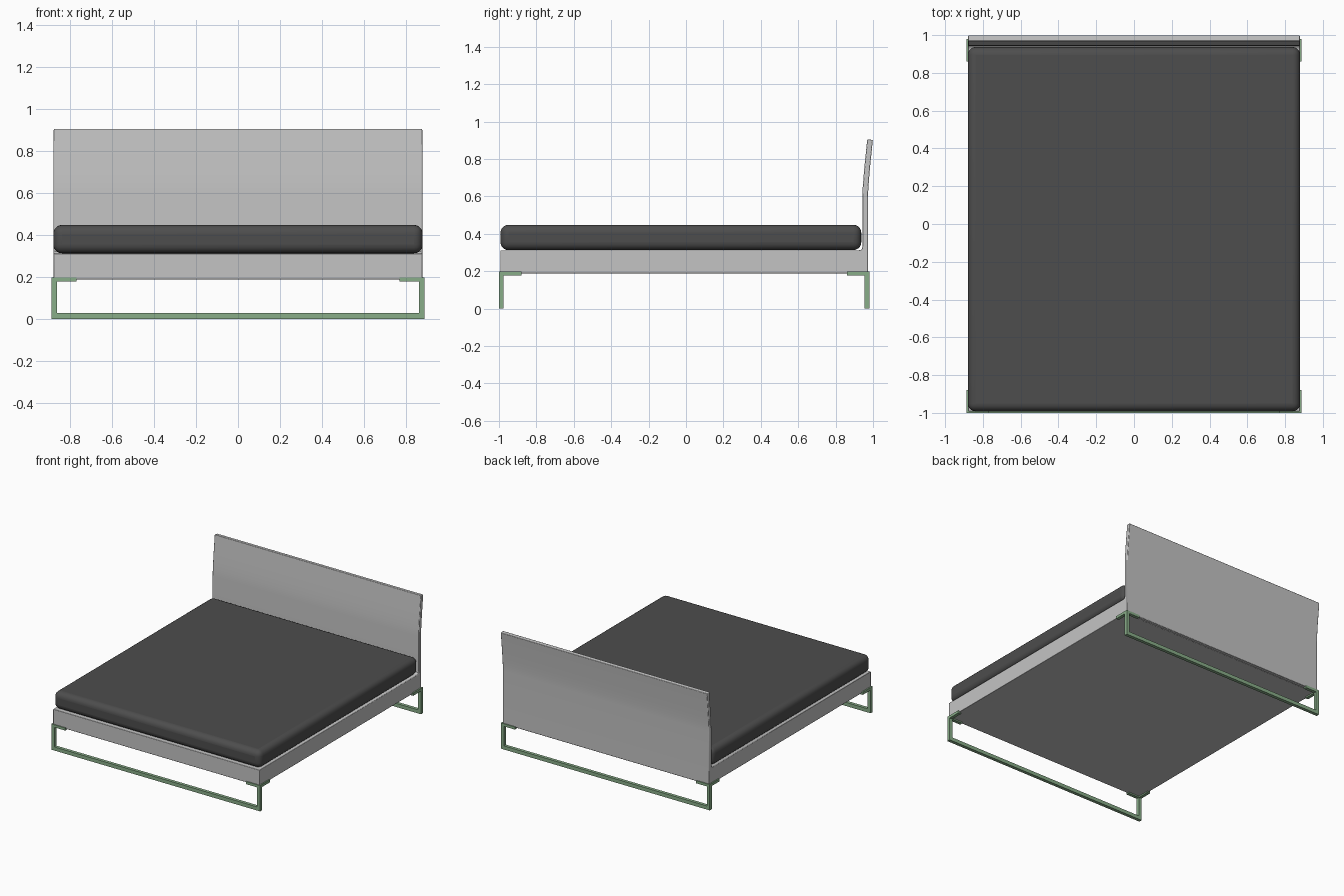
import bpy, bmesh, math
from mathutils import Vector

cube = bpy.data.objects.get("Cube")
if cube:
    bpy.data.objects.remove(cube, do_unlink=True)


def material(name, rgb):
    m = bpy.data.materials.new(name)
    m.use_nodes = True
    color = (*rgb, 1)
    m.diffuse_color = color
    m.node_tree.nodes["Principled BSDF"].inputs["Base Color"].default_value = color
    return m


light_grey = material("light grey panel", (0.55, 0.55, 0.55))
charcoal = material("charcoal fabric", (0.075, 0.075, 0.075))
green = material("green metal", (0.25, 0.42, 0.25))


def finish(name, bm, mat, bevel, segments):
    """Turn a bmesh into a bevelled, smooth-shaded object."""
    bmesh.ops.recalc_face_normals(bm, faces=bm.faces)
    mesh = bpy.data.meshes.new(name)
    bm.to_mesh(mesh)
    bm.free()
    mesh.materials.append(mat)
    ob = bpy.data.objects.new(name, mesh)
    bpy.context.collection.objects.link(ob)
    if bevel:
        mod = ob.modifiers.new("Rounded edges", 'BEVEL')
        mod.width, mod.segments = bevel, segments
        mod.limit_method, mod.angle_limit = 'ANGLE', math.radians(40)
    bpy.ops.object.select_all(action='DESELECT')
    ob.select_set(True)
    bpy.context.view_layer.objects.active = ob
    bpy.ops.object.shade_smooth_by_angle(angle=math.radians(35))
    return ob


def add_box(bm, low, high):
    low, high = Vector(low), Vector(high)
    verts = bmesh.ops.create_cube(bm, size=1)["verts"]
    for v in verts:
        v.co = (low + high) / 2 + v.co * (high - low)


def extrude_profile(name, points, half_width, mat, bevel):
    """Sweep a closed side profile of (y, z) points across the width."""
    bm = bmesh.new()
    face = bm.faces.new([bm.verts.new((-half_width, y, z)) for y, z in points])
    out = bmesh.ops.extrude_face_region(bm, geom=[face])["geom"]
    moved = [g for g in out if isinstance(g, bmesh.types.BMVert)]
    bmesh.ops.translate(bm, verts=moved, vec=(2 * half_width, 0, 0))
    return finish(name, bm, mat, bevel, 2)


# Headboard: straight at the base, curving gently backwards above the mattress
back_lean = [(0.60, 0), (0.65, 0.002), (0.70, 0.006), (0.76, 0.011), (0.905, 0.026)]
front_side = [(0.943, 0.19)] + [(0.943 + dy, z) for z, dy in back_lean]
back_side = [(0.973 + dy, z - 0.003) for z, dy in reversed(back_lean)] + [(0.973, 0.19)]
extrude_profile("headboard", front_side + back_side, 0.878, light_grey, 0.004)

# Bed base: flat platform with a small fillet rising into the headboard
fillet = [(0.925, 0.312), (0.936, 0.315), (0.942, 0.322), (0.943, 0.335)]
extrude_profile("bed_base", [(-0.993, 0.188), (-0.993, 0.312)] + fillet
                + [(0.95, 0.335), (0.95, 0.188)], 0.878, light_grey, 0.003)

# Mattress
bm = bmesh.new()
add_box(bm, (-0.88, -0.992, 0.313), (0.88, 0.937, 0.448))
finish("mattress", bm, charcoal, 0.042, 5)

# Sled legs: a floor bar, two posts and corner brackets hugging the base
TUBE, OUT, INNER, TOP = 0.025, 0.888, 0.77, 0.198
FLANGE = 0.178


def sled_leg(name, outer_y, inward):
    inner_y = outer_y + inward * TUBE
    tip_y = outer_y + inward * 0.12
    y0, y1 = sorted((outer_y, inner_y))
    t0, t1 = sorted((outer_y, tip_y))
    bm = bmesh.new()
    add_box(bm, (-OUT, y0, 0), (OUT, y1, 0.028))
    for side in (-1, 1):
        x0, x1 = sorted((side * OUT, side * (OUT - TUBE)))
        add_box(bm, (x0, y0, 0.028), (x1, y1, TOP))
        add_box(bm, (x0, t0, FLANGE), (x1, t1, TOP))
        x0, x1 = sorted((side * OUT, side * INNER))
        add_box(bm, (x0, y0, FLANGE), (x1, y1, TOP))
    finish(name, bm, green, 0, 1)


sled_leg("front_leg", -1.0, 1)
sled_leg("rear_leg", 0.98, -1)
